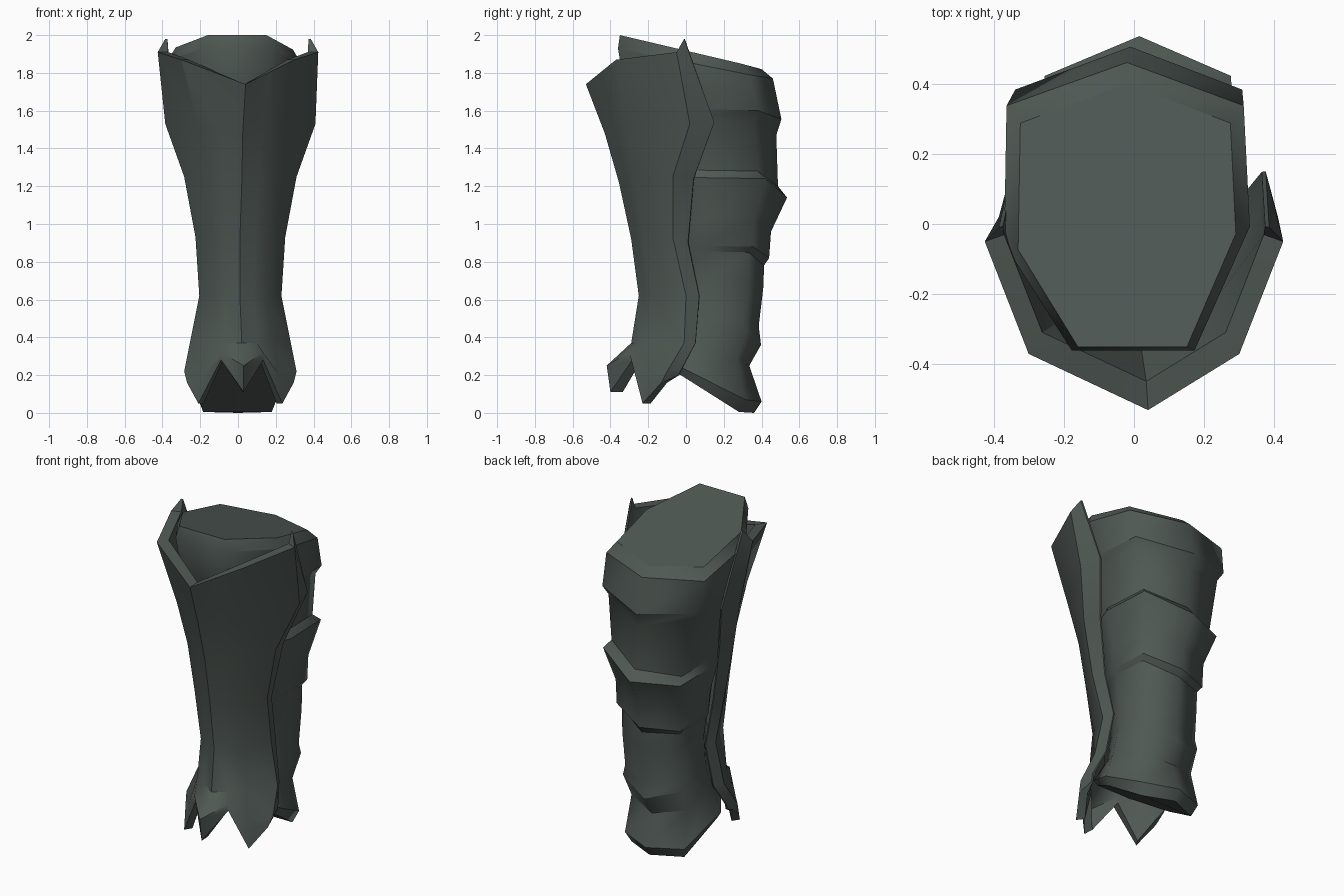
import bpy, bmesh, math

if "Cube" in bpy.data.objects:
    bpy.data.objects.remove(bpy.data.objects["Cube"])

mat = bpy.data.materials.new("dark_green_grey")
mat.diffuse_color = (0.078, 0.098, 0.088, 1)
mat.use_nodes = True
mat.node_tree.nodes["Principled BSDF"].inputs["Base Color"].default_value = mat.diffuse_color


def build(name, verts, faces, angle):
    """Make a smooth-by-angle object with outward normals."""
    mesh = bpy.data.meshes.new(name)
    mesh.from_pydata(verts, [], faces)
    bm = bmesh.new()
    bm.from_mesh(mesh)
    bmesh.ops.recalc_face_normals(bm, faces=bm.faces)
    bm.to_mesh(mesh)
    bm.free()
    mesh.materials.append(mat)
    ob = bpy.data.objects.new(name, mesh)
    bpy.context.collection.objects.link(ob)
    bpy.ops.object.select_all(action='DESELECT')
    ob.select_set(True)
    bpy.context.view_layer.objects.active = ob
    bpy.ops.object.shade_smooth_by_angle(angle=math.radians(angle))
    return ob


def loft(rows):
    """Quads between consecutive closed rows."""
    n = len(rows[0])
    verts = [p for r in rows for p in r]
    faces = [(i * n + j, i * n + (j + 1) % n, (i + 1) * n + (j + 1) % n, (i + 1) * n + j)
             for i in range(len(rows) - 1) for j in range(n)]
    return verts, faces


# Banded leg: seven-sided section, v runs from front (0) to back (1)
SECTION = [(0, 1), (.95, .85), (1, .43), (.55, 0), (-.45, 0), (-1, .37), (-.98, .85)]
# back y, back z, side z, front z, half width, front y, x shift, left drop, back corner width
BANDS = [
    (.40, 1.82, 1.85, 2.00, .31, -.35, -.02, 0, 1),
    (.46, 1.77, 1.79, 1.93, .35, -.36, -.02, 0, 1),
    (.505, 1.555, 1.60, 1.62, .335, -.31, -.01, 0, 1),
    (.478, 1.47, 1.55, 1.57, .305, -.29, -.01, 0, 1),
    (.487, 1.20, 1.28, 1.29, .25, -.23, .01, .10, 1),
    (.535, 1.14, 1.24, 1.25, .275, -.22, .015, .10, 1),
    (.45, .96, 1.03, 1.04, .23, -.16, .015, .06, 1),
    (.44, .82, .88, .89, .225, -.13, .015, .06, 1),
    (.413, .78, .85, .86, .205, -.13, .015, .06, 1),
    (.41, .67, .70, .71, .20, -.10, .015, .02, 1),
    (.385, .46, .49, .52, .20, -.10, .01, 0, 1),
    (.397, .36, .43, .48, .21, -.11, .01, 0, 1),
    (.335, .25, .29, .40, .22, -.12, 0, 0, .9),
    (.40, .06, .07, .32, .265, -.18, 0, 0, .8),
    (.36, .00, .005, .29, .235, -.17, 0, 0, .8),
]


def band_row(yb, zb, zs, zf, hw, yf, cx, drop, wb):
    row = []
    for u, v in SECTION:
        z = zb if v == 1 else zf + (zs - zf) * v / .85
        if u < -.9:
            z -= drop
        w = hw * (wb if v > .8 else 1)
        row.append((u * w + cx, yf + (yb - yf) * v, z))
    return row


verts, faces = loft([band_row(*b) for b in BANDS])
n, last = len(SECTION), len(verts)
faces += [tuple(range(n)), tuple(range(last - n, last))]
leg = build("banded_leg", verts, faces, 25)
# Keep the upright edges soft, so only the band edges stay crisp
for e in leg.data.edges:
    if e.vertices[0] // n != e.vertices[1] // n:
        e.use_edge_sharp = False

# Shin plate: vertical lines of points from the top edge to the toothed hem
ridge = [(.04, -.53, 1.74), (.025, -.43, 1.48), (.02, -.355, 1.22), (.01, -.29, .92),
         (.01, -.25, .62), (.02, -.29, .37), (.03, -.42, .25), (.03, -.40, .11)]
corner = [(.30, -.37, 1.87), (.23, -.31, 1.50), (.19, -.26, 1.23), (.17, -.22, .93),
          (.155, -.18, .62), (.18, -.18, .37), (.22, -.21, .20), (.235, -.23, .05)]
side = [(.425, -.05, 1.91), (.41, .02, 1.53), (.31, -.07, 1.25), (.25, -.07, .93),
        (.23, 0, .62), (.28, -.01, .37), (.31, -.10, .22), (.295, -.13, .16)]
rim = [(.385, -.01, 1.98), (.375, .15, 1.54), (.285, .04, 1.24), (.225, .01, .90),
       (.21, .07, .62), (.25, .05, .37), (.29, -.02, .24), (.28, -.04, .20)]


def mirror(line):
    return [((.025 if i else 0) - x, y, z) for i, (x, y, z) in enumerate(line)]


def notch(line):
    """Midway line, ending in a notch of the hem."""
    mid = [tuple((a + b) / 2 for a, b in zip(p, q)) for p, q in zip(ridge, line)]
    x = mid[-1][0]
    mid[-2:] = [(x, -.30, .32), (x, -.285, .28)]
    return mid


right = [corner, side, rim]
left = [mirror(l) for l in reversed(right)]
outer = left + [notch(left[-1]), ridge, notch(corner)] + right


def inset(line, s):
    return [(x * s, .1 + (y - .1) * s, z) for x, y, z in line]


# Inner shell, drawn in toward the leg and tapering to the rims
m = len(outer)
inner = [inset(l, .97 if i in (0, m - 1) else .87) for i, l in enumerate(outer)][::-1]
rows = [list(r) for r in zip(*(outer + inner))]
verts, faces = loft(rows)
base = (len(rows) - 1) * 2 * m
for start in (0, base):     # top edge and hem thickness
    for j in range(m - 1):
        k = 2 * m - 1 - j
        faces.append((start + j, start + j + 1, start + k - 1, start + k))
build("shin_plate", verts, faces, 35)
